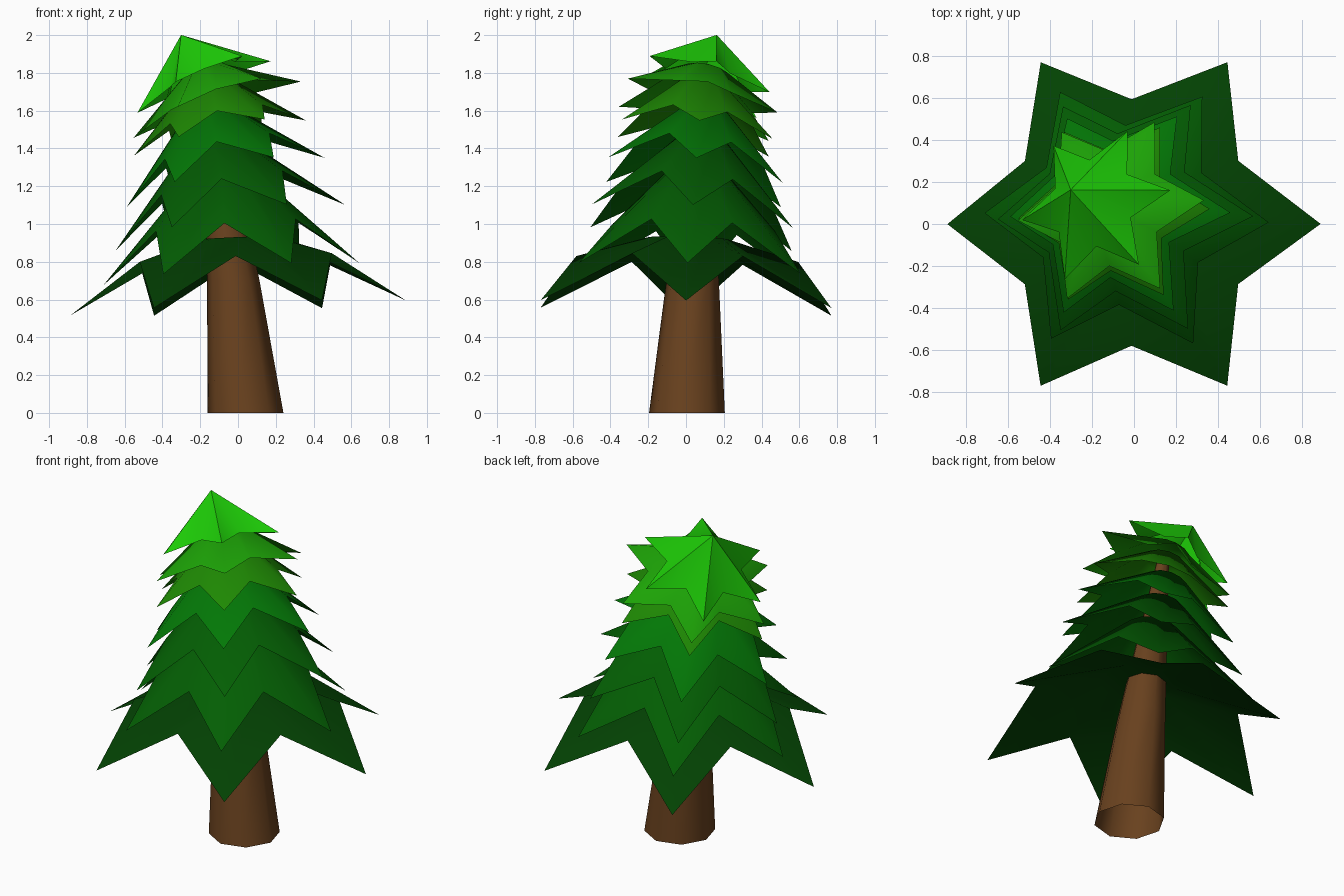
import bpy, bmesh
from math import cos, sin, pi, radians
from mathutils import Vector, Matrix

cube = bpy.data.objects.get("Cube")
if cube:
    bpy.data.objects.remove(cube, do_unlink=True)


def material(name, rgb):
    m = bpy.data.materials.new(name)
    m.use_nodes = True
    col = (*rgb, 1)
    m.diffuse_color = col
    bsdf = m.node_tree.nodes["Principled BSDF"]
    bsdf.inputs["Base Color"].default_value = col
    bsdf.inputs["Roughness"].default_value = 0.9
    return m


bark = material("bark brown", (.14, .053, .013))
greens = {
    "deep": material("deep green", (.001, .056, .001)),
    "dark": material("dark green", (.001, .112, .001)),
    "mid": material("mid green", (.001, .19, .002)),
    "olive": material("olive green", (.013, .25, .001)),
    "leaf": material("leaf green", (.012, .37, .002)),
    "bright": material("bright green", (.012, .6, .002)),
}


def finish(bm, name, mat, angle):
    bmesh.ops.recalc_face_normals(bm, faces=bm.faces)
    me = bpy.data.meshes.new(name)
    bm.to_mesh(me)
    bm.free()
    me.materials.append(mat)
    ob = bpy.data.objects.new(name, me)
    bpy.context.collection.objects.link(ob)
    bpy.ops.object.select_all(action='DESELECT')
    ob.select_set(True)
    bpy.context.view_layer.objects.active = ob
    bpy.ops.object.shade_smooth_by_angle(angle=radians(angle))


def bridge(bm, a, b):
    n = len(a)
    for i in range(n):
        j = (i + 1) % n
        bm.faces.new((a[i], a[j], b[j], b[i]))


# Leaning, tapering eight-sided trunk, open underneath
def trunk(stations):
    bm = bmesh.new()
    rings = []
    for x, y, z, r in stations:
        ring = []
        for i in range(8):
            a = i * pi / 4 - radians(7)
            ring.append(bm.verts.new((x + r * cos(a), y + r * sin(a), z)))
        rings.append(ring)
    for a, b in zip(rings, rings[1:]):
        bridge(bm, a, b)
    bm.faces.new(rings[-1])
    finish(bm, "trunk", bark, 60)


trunk([(.04, .005, 0, .202), (-.025, .035, .7, .14), (-.14, .09, 1.75, .035)])


# Six-pointed star skirt: tips hang low, notches sit higher, crown ring or point on top
def skirt(name, mat, centre, slope, radius, notch, notch_z, height, crown, turn):
    bm = bmesh.new()
    rim, top = [], []
    for i in range(12):
        a = i * pi / 6
        tip = i % 2 == 0
        r = radius if tip else radius * notch
        rim.append(bm.verts.new((r * cos(a), r * sin(a), 0 if tip else notch_z)))
        if crown:
            top.append(bm.verts.new((crown * cos(a), crown * sin(a), height)))
    if crown:
        bridge(bm, rim, top)
        bm.faces.new(top)
    else:
        apex = bm.verts.new((0, 0, height))
        for i in range(12):
            bm.faces.new((rim[i], rim[(i + 1) % 12], apex))
    # Tip the skirt over along the lean of the tree
    normal = Vector((-slope, .6 * slope, 1))
    tilt = Vector((0, 0, 1)).rotation_difference(normal).to_matrix().to_4x4()
    bm.transform(Matrix.Translation(centre) @ tilt @ Matrix.Rotation(radians(turn), 4, 'Z'))
    finish(bm, name, mat, 60)


# colour, centre, slope, radius, notch ratio, notch height, height, crown radius, turn
layers = [
    ("deep", (0, 0, .555), .045, .89, .66, .26, .37, .21, 0),
    ("dark", (-.035, .03, .735), .085, .68, .63, .25, .55, .15, -2),
    ("dark", (-.04, .03, .98), .2, .62, .61, .22, .48, .13, 0),
    ("mid", (-.065, .045, 1.22), .25, .54, .61, .175, .4, .12, 0),
    ("olive", (-.095, .05, 1.455), .21, .465, .62, .11, .3, .12, 2),
    ("leaf", (-.11, .065, 1.605), .36, .47, .6, .05, .22, .12, 4),
    ("bright", (-.18, .09, 1.725), .44, .385, .56, .04, .31, 0, 8),
]
for n, (colour, *shape) in enumerate(layers, 1):
    skirt(f"foliage_layer_{n}", greens[colour], *shape)
